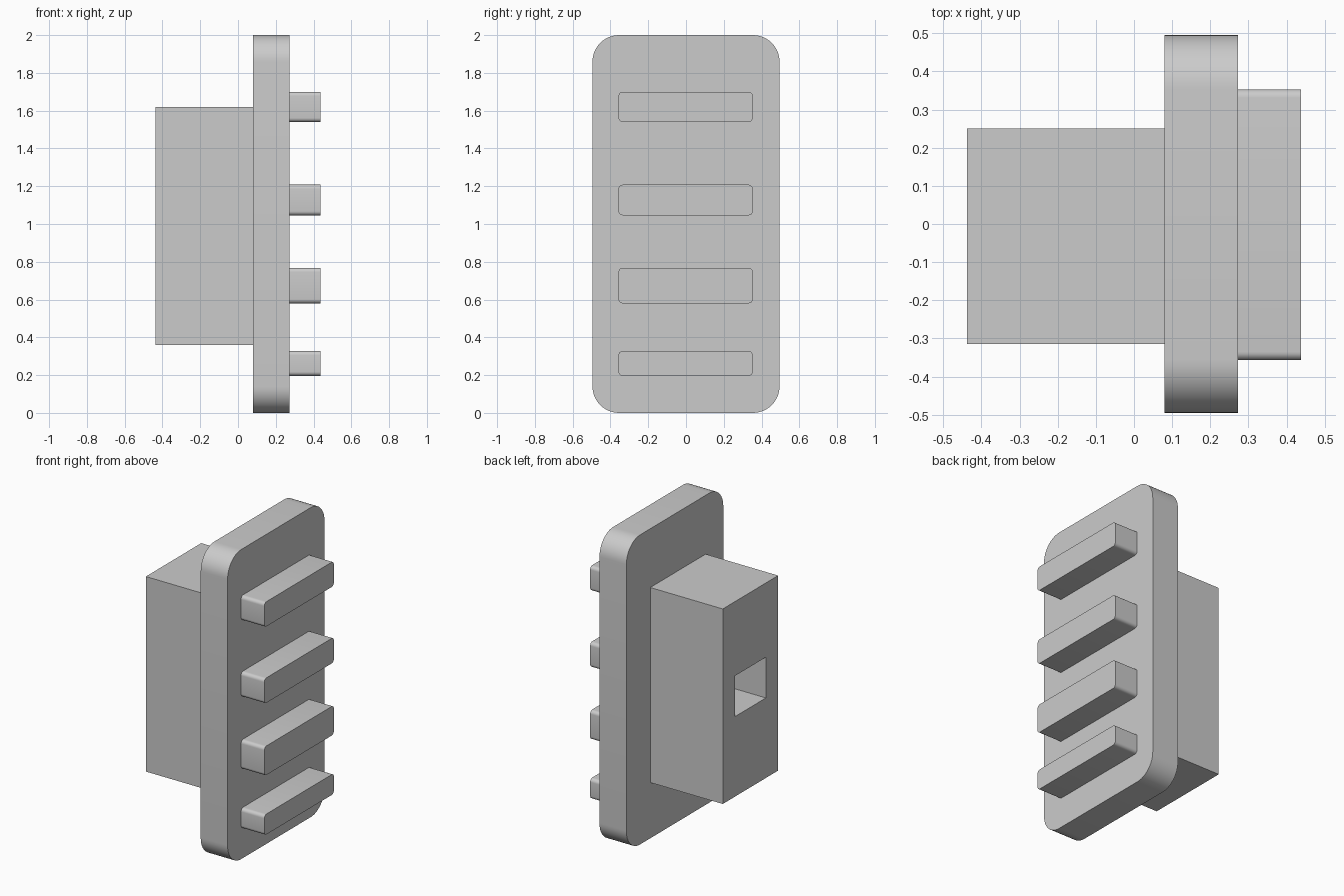
import bpy, bmesh, math

default = bpy.data.objects.get("Cube")
if default:
    bpy.data.objects.remove(default, do_unlink=True)

grey = bpy.data.materials.new("plain grey")
grey.use_nodes = True
grey.diffuse_color = (0.6, 0.6, 0.6, 1)
grey.node_tree.nodes["Principled BSDF"].inputs["Base Color"].default_value = (0.6, 0.6, 0.6, 1)

PLATE_BACK, PLATE_FRONT, RIB_FRONT = 0.08, 0.272, 0.438


def add_object(name, bm):
    bmesh.ops.recalc_face_normals(bm, faces=bm.faces)
    mesh = bpy.data.meshes.new(name)
    bm.to_mesh(mesh)
    bm.free()
    mesh.materials.append(grey)
    obj = bpy.data.objects.new(name, mesh)
    bpy.context.collection.objects.link(obj)
    return obj


def rounded_slab(name, x, y, z, radius, steps):
    """Rounded rectangle in the yz plane, extruded along x."""
    bm = bmesh.new()
    corners = [(y[1], z[1], -1, -1), (y[0], z[1], 1, -1),
               (y[0], z[0], 1, 1), (y[1], z[0], -1, 1)]
    outline = []
    for i, (cy, cz, sy, sz) in enumerate(corners):
        for k in range(steps + 1):
            a = math.pi / 2 * (i + k / steps)
            outline.append(bm.verts.new((x[0], cy + radius * (sy + math.cos(a)),
                                         cz + radius * (sz + math.sin(a)))))
    face = bm.faces.new(outline)
    new = bmesh.ops.extrude_face_region(bm, geom=[face], use_keep_orig=True)["geom"]
    bmesh.ops.translate(bm, vec=(x[1] - x[0], 0, 0),
                        verts=[g for g in new if isinstance(g, bmesh.types.BMVert)])
    obj = add_object(name, bm)
    bpy.ops.object.select_all(action="DESELECT")
    obj.select_set(True)
    bpy.context.view_layer.objects.active = obj
    bpy.ops.object.shade_smooth_by_angle(angle=math.radians(35))


def socket_box(name, x, y, z, hole_y, hole_z):
    """Block with a rectangular socket sunk into its -x face."""
    bm = bmesh.new()
    bmesh.ops.create_cube(bm, size=1)
    for v in bm.verts:
        v.co = [r[int(c > 0)] for r, c in zip((x, y, z), v.co)]
    mouth = min(bm.faces, key=lambda f: f.calc_center_median().x)
    mid = mouth.calc_center_median()
    bmesh.ops.inset_individual(bm, faces=[mouth], thickness=0.1)
    for v in mouth.verts:
        v.co = (x[0], hole_y[int(v.co.y > mid.y)], hole_z[int(v.co.z > mid.z)])
    floor = bmesh.ops.extrude_discrete_faces(bm, faces=[mouth])["faces"][0]
    bmesh.ops.translate(bm, vec=(x[1] - x[0] - 0.002, 0, 0), verts=floor.verts)
    add_object(name, bm)


# Upright plate
rounded_slab("plate", (PLATE_BACK, PLATE_FRONT), (-0.495, 0.495), (0, 2), 0.14, 12)

# Horizontal ribs, bottom to top
for i, z in enumerate([(0.196, 0.328), (0.58, 0.768), (1.046, 1.208), (1.54, 1.70)]):
    rounded_slab(f"rib_{i + 1}", (PLATE_FRONT, RIB_FRONT), (-0.357, 0.353), z, 0.022, 6)

# Rear block with its socket
socket_box("rear_block", (-0.438, PLATE_BACK), (-0.315, 0.25), (0.36, 1.62),
           (-0.19, 0.125), (0.877, 1.14))
